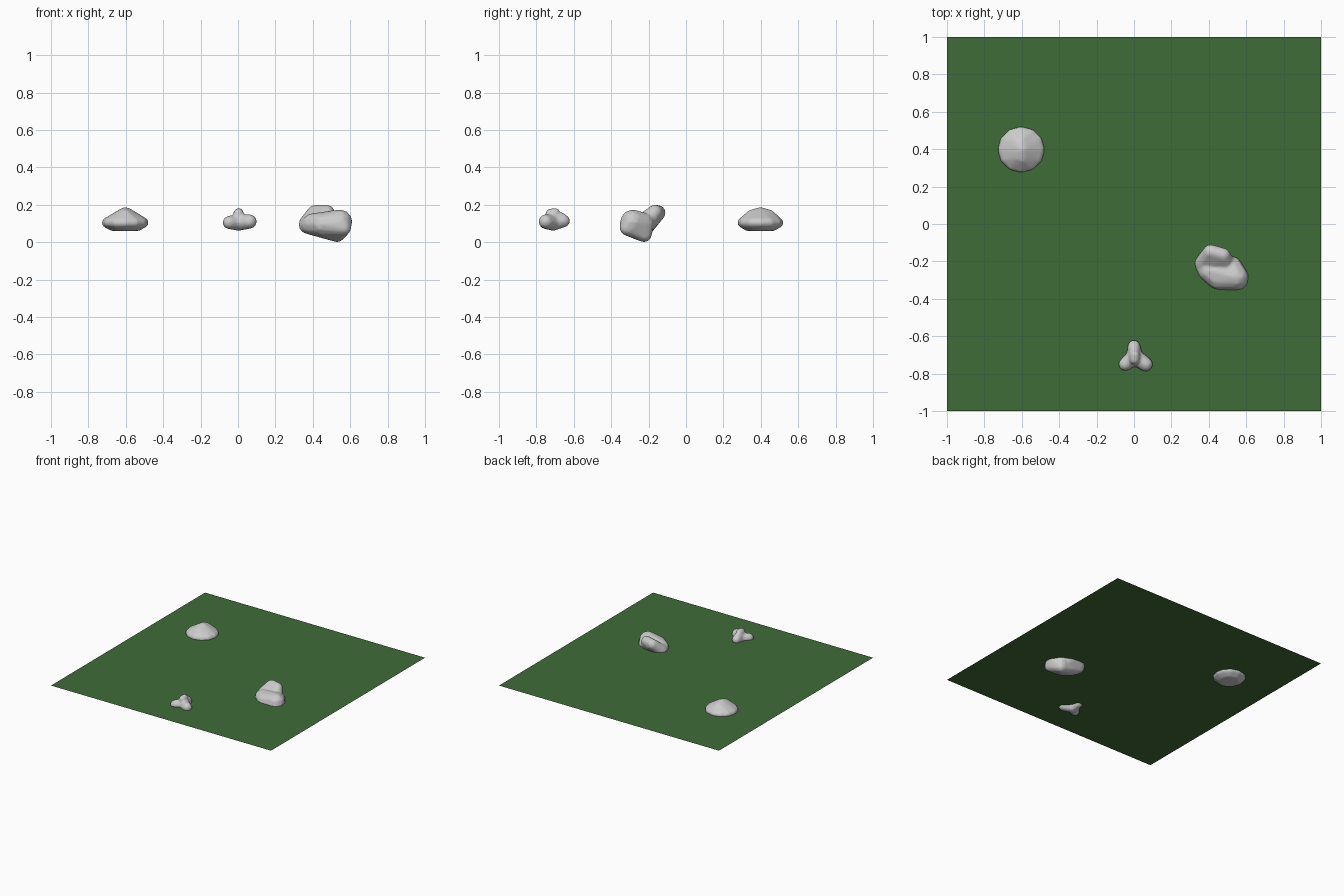
import bpy, bmesh, math
from mathutils import Vector, Matrix

if "Cube" in bpy.data.objects:
    bpy.data.objects.remove(bpy.data.objects["Cube"])


def rock(name, groups, smooth=6):
    """Each group of (x, y, z, radius) lobes is hulled; the hulls are fused and softened."""
    whole = bmesh.new()
    for lobes in groups:
        bm = bmesh.new()
        for x, y, z, r in lobes:
            bmesh.ops.create_icosphere(bm, subdivisions=2, radius=r,
                                       matrix=Matrix.Translation((x, y, z)))
        res = bmesh.ops.convex_hull(bm, input=bm.verts[:])
        junk = [v for v in bm.verts if not any(f in set(res["geom"]) for f in v.link_faces)]
        bmesh.ops.delete(bm, geom=junk, context='VERTS')
        inner = [f for f in bm.faces if f not in set(res["geom"])]
        bmesh.ops.delete(bm, geom=inner, context='FACES')
        bmesh.ops.recalc_face_normals(bm, faces=bm.faces[:])
        tmp = bpy.data.meshes.new("tmp")
        bm.to_mesh(tmp)
        bm.free()
        whole.from_mesh(tmp)
        bpy.data.meshes.remove(tmp)
    me = bpy.data.meshes.new(name)
    whole.to_mesh(me)
    whole.free()
    ob = bpy.data.objects.new(name, me)
    bpy.context.collection.objects.link(ob)
    m = ob.modifiers.new("fuse", 'REMESH')
    m.mode = 'VOXEL'
    m.voxel_size = 0.007
    m.use_smooth_shade = True
    s = ob.modifiers.new("soften", 'SMOOTH')
    s.factor = 0.5
    s.iterations = smooth
    return ob


# Ground sheet
bm = bmesh.new()
bmesh.ops.create_grid(bm, x_segments=1, y_segments=1, size=1,
                      matrix=Matrix.Translation((0, 0, 0.1)))
me = bpy.data.meshes.new("grass_ground")
bm.to_mesh(me)
bm.free()
ground = bpy.data.objects.new("grass_ground", me)
bpy.context.collection.objects.link(ground)
green = bpy.data.materials.new("grass_green")
green.diffuse_color = (0.05, 0.15, 0.04, 1)
green.use_nodes = True
green.node_tree.nodes["Principled BSDF"].inputs["Base Color"].default_value = green.diffuse_color
me.materials.append(green)

# Round domed rock, back left
cx, cy = -0.603, 0.398
dome = [(cx, cy, 0.142, 0.046), (cx, cy - 0.035, 0.125, 0.053), (cx, cy + 0.035, 0.125, 0.053)]
for i in range(12):
    a = math.tau * i / 12
    c, s = math.cos(a), math.sin(a)
    dome.append((cx + 0.099 * c, cy + 0.097 * s, 0.104, 0.027))
    dome.append((cx + 0.07 * c, cy + 0.07 * s, 0.083, 0.023))
rock("dome_rock", [dome])

# Small three-lobed rock, front
core = (0.003, -0.71, 0.105, 0.045)
rock("small_rock", [
    [core, (0.0, -0.655, 0.113, 0.035), (0.0, -0.67, 0.13, 0.03)],
    [core, (-0.047, -0.75, 0.105, 0.036)],
    [core, (0.062, -0.75, 0.11, 0.039)],
    [core, (0.003, -0.70, 0.157, 0.026), (0.003, -0.725, 0.152, 0.027)],
], smooth=4)

# Large angular rock, right
rock("large_rock", [
    [(0.545, -0.285, 0.107, 0.068), (0.40, -0.25, 0.095, 0.06),
     (0.565, -0.315, 0.075, 0.04), (0.45, -0.29, 0.095, 0.062),
     (0.53, -0.225, 0.042, 0.043), (0.52, -0.23, 0.10, 0.06),
     (0.37, -0.22, 0.09, 0.045)],
    [(0.41, -0.15, 0.157, 0.042), (0.475, -0.168, 0.158, 0.042),
     (0.373, -0.21, 0.095, 0.05), (0.50, -0.24, 0.08, 0.06)],
])
